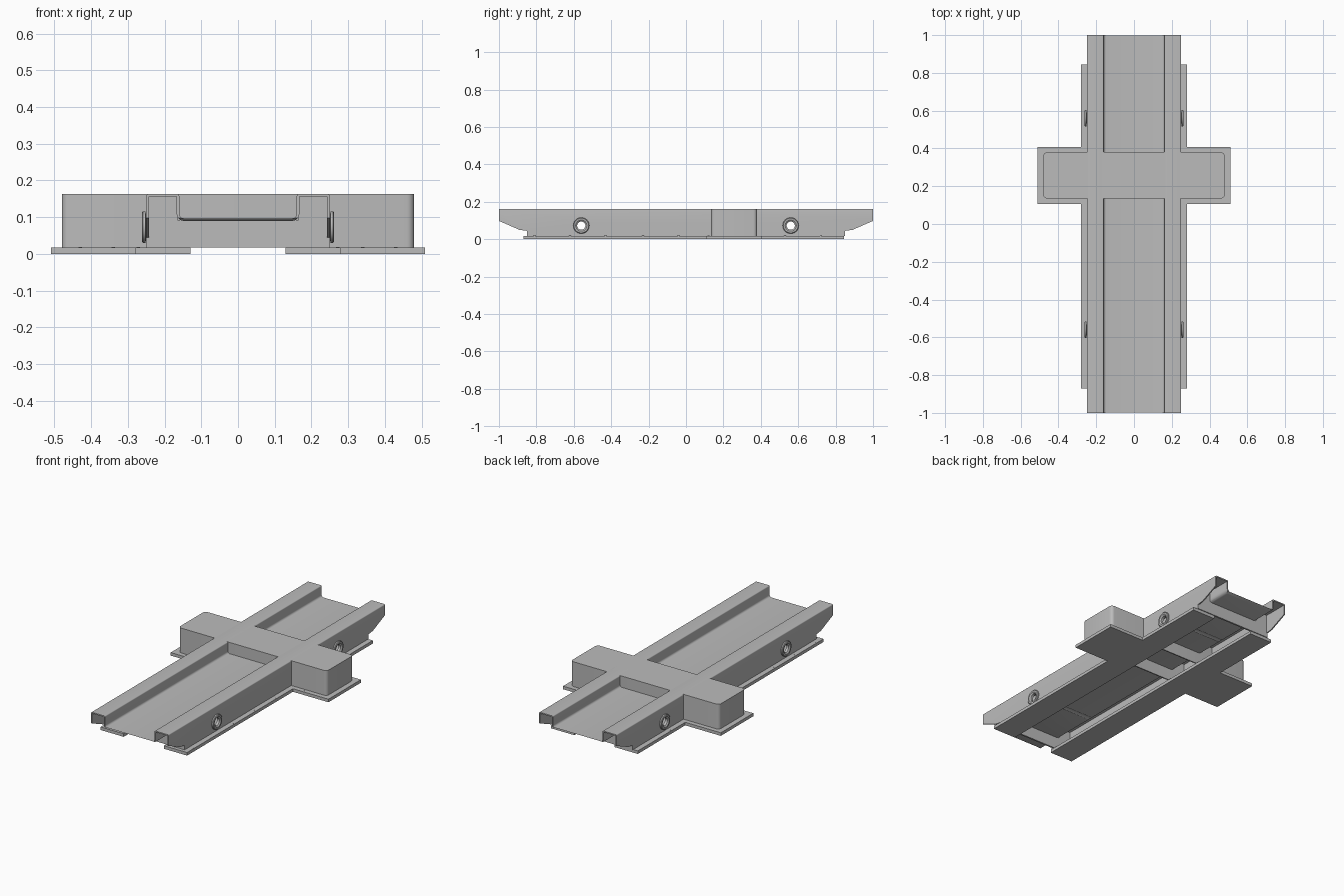
import bpy, bmesh, math
from mathutils import Vector

cube = bpy.data.objects.get("Cube")
if cube:
    bpy.data.objects.remove(cube, do_unlink=True)

grey = bpy.data.materials.new("warm_grey")
grey.use_nodes = True
grey.diffuse_color = (0.5, 0.5, 0.5, 1)
grey.node_tree.nodes["Principled BSDF"].inputs["Base Color"].default_value = (0.5, 0.5, 0.5, 1)

TOP, BASE, SHEET = 0.163, 0.018, 0.007
AXES = {"x": lambda a, b, t: (t, a, b), "y": lambda a, b, t: (a, t, b), "z": lambda a, b, t: (a, b, t)}


def finish(name, bm):
    bmesh.ops.recalc_face_normals(bm, faces=bm.faces)
    mesh = bpy.data.meshes.new(name)
    bm.to_mesh(mesh)
    bm.free()
    obj = bpy.data.objects.new(name, mesh)
    bpy.context.collection.objects.link(obj)
    mesh.materials.append(grey)
    return obj


def prism(name, outline, start, end, axis):
    """Extrude a flat outline along one axis."""
    bm = bmesh.new()
    place = AXES[axis]
    face = bm.faces.new([bm.verts.new(place(a, b, start)) for a, b in outline])
    new = bmesh.ops.extrude_face_region(bm, geom=[face])["geom"]
    shift = Vector(place(0, 0, end - start))
    bmesh.ops.translate(bm, vec=shift, verts=[v for v in new if isinstance(v, bmesh.types.BMVert)])
    return finish(name, bm)


def boolean(obj, cutter, operation="DIFFERENCE"):
    mod = obj.modifiers.new("cut", "BOOLEAN")
    mod.object, mod.operation, mod.solver = cutter, operation, "EXACT"
    bpy.context.view_layer.objects.active = obj
    bpy.ops.object.modifier_apply(modifier=mod.name)
    bpy.data.objects.remove(cutter, do_unlink=True)


def smooth(obj):
    bpy.ops.object.select_all(action="DESELECT")
    obj.select_set(True)
    bpy.context.view_layer.objects.active = obj
    bpy.ops.object.shade_smooth_by_angle(angle=math.radians(35))


def arc(cx, cy, r, a0, a1, n=5):
    angles = [math.radians(a0 + (a1 - a0) * i / n) for i in range(n + 1)]
    return [(cx + r * math.cos(a), cy + r * math.sin(a)) for a in angles]


def rounded_rect(hx, y0, y1, r):
    return (arc(hx - r, y1 - r, r, 0, 90) + arc(r - hx, y1 - r, r, 90, 180)
            + arc(r - hx, y0 + r, r, 180, 270) + arc(hx - r, y0 + r, r, 270, 360))


def mirrored(points):
    return points + [(-a, b) for a, b in reversed(points)]


# Folded sheet body: two hollow rails with a sunken floor between them
upper = [(0.25, BASE)] + arc(0.244, TOP - 0.006, 0.006, 0, 90) + \
    arc(0.166, TOP - 0.006, 0.006, 90, 180) + arc(0.148, 0.109, 0.012, 0, -90)
lower = [(0.25 - SHEET, BASE), (0.25 - SHEET, TOP - SHEET), (0.16 + SHEET, TOP - SHEET)] + \
    arc(0.148, 0.109, 0.019, 0, -90)
section = upper + [(-a, b) for a, b in reversed(upper)] + \
    [(-a, b) for a, b in lower[::-1]][::-1] + lower[::-1]
body = prism("channel_body", section, -1, 1, "y")

# Sloped undercuts at both ends
side = mirrored([(1, TOP + 0.02), (1, 0.098), (0.89, 0.05), (0.85, 0.045), (0.85, 0)])
boolean(body, prism("side_trim", side, -0.4, 0.4, "x"), "INTERSECT")

# Round openings through the side walls
for y in (-0.56, 0.56):
    boolean(body, prism("port_cutter", arc(y, 0.073, 0.022, 0, 345, 23), -0.4, 0.4, "x"))
smooth(body)

# Bulkheads closing the hollow near each end
bulk = mirrored([(0.245, BASE), (0.245, TOP - 0.005), (0.165, TOP - 0.005), (0.165, 0.093)])
for name, y in (("front_bulkhead", -0.85), ("rear_bulkhead", 0.84)):
    prism(name, bulk, y, y + 0.01, "y")

# Hollow cross box with rounded corners
box = prism("cross_box", rounded_rect(0.48, 0.135, 0.38, 0.02), BASE, TOP, "z")
boolean(box, prism("box_cutter", rounded_rect(0.48 - SHEET, 0.135 + SHEET, 0.38 - SHEET, 0.014),
                   0, TOP - SHEET, "z"))
smooth(box)

# Base plates, ring collars and rivets on each side
collar = [(0.022, 0.241), (0.028, 0.241), (0.028, 0.25), (0.043, 0.252), (0.043, 0.259),
          (0.039, 0.262), (0.03, 0.262), (0.022, 0.256)]
for label, s in (("left", 1), ("right", -1)):
    plate = [(0.13, -0.87), (0.28, -0.87), (0.28, 0.107), (0.51, 0.107),
             (0.51, 0.407), (0.28, 0.407), (0.28, 0.845), (0.13, 0.845)]
    prism(label + "_base_plate", [(s * x, y) for x, y in plate], 0, BASE, "z")

    for end, y in (("front", -0.56), ("rear", 0.56)):
        bm = bmesh.new()
        verts = [bm.verts.new((s * x, y + r, 0.073)) for r, x in collar]
        edges = [bm.edges.new((verts[i - 1], verts[i])) for i in range(len(verts))]
        bmesh.ops.spin(bm, geom=verts + edges, cent=(0, y, 0.073), axis=(1, 0, 0),
                       angle=math.tau, steps=32, use_merge=True)
        bmesh.ops.remove_doubles(bm, verts=bm.verts, dist=0.0001)
        smooth(finish(f"{label}_{end}_collar", bm))

    spots = [(0.272, y) for y in (-0.81, -0.62, -0.43, -0.23, -0.04, 0.53, 0.72)]
    for x, y in spots + [(0.34, 0.12), (0.43, 0.12)]:
        prism(label + "_rivet", arc(s * x, y, 0.005, 0, 324, 9), BASE, BASE + 0.001, "z")
